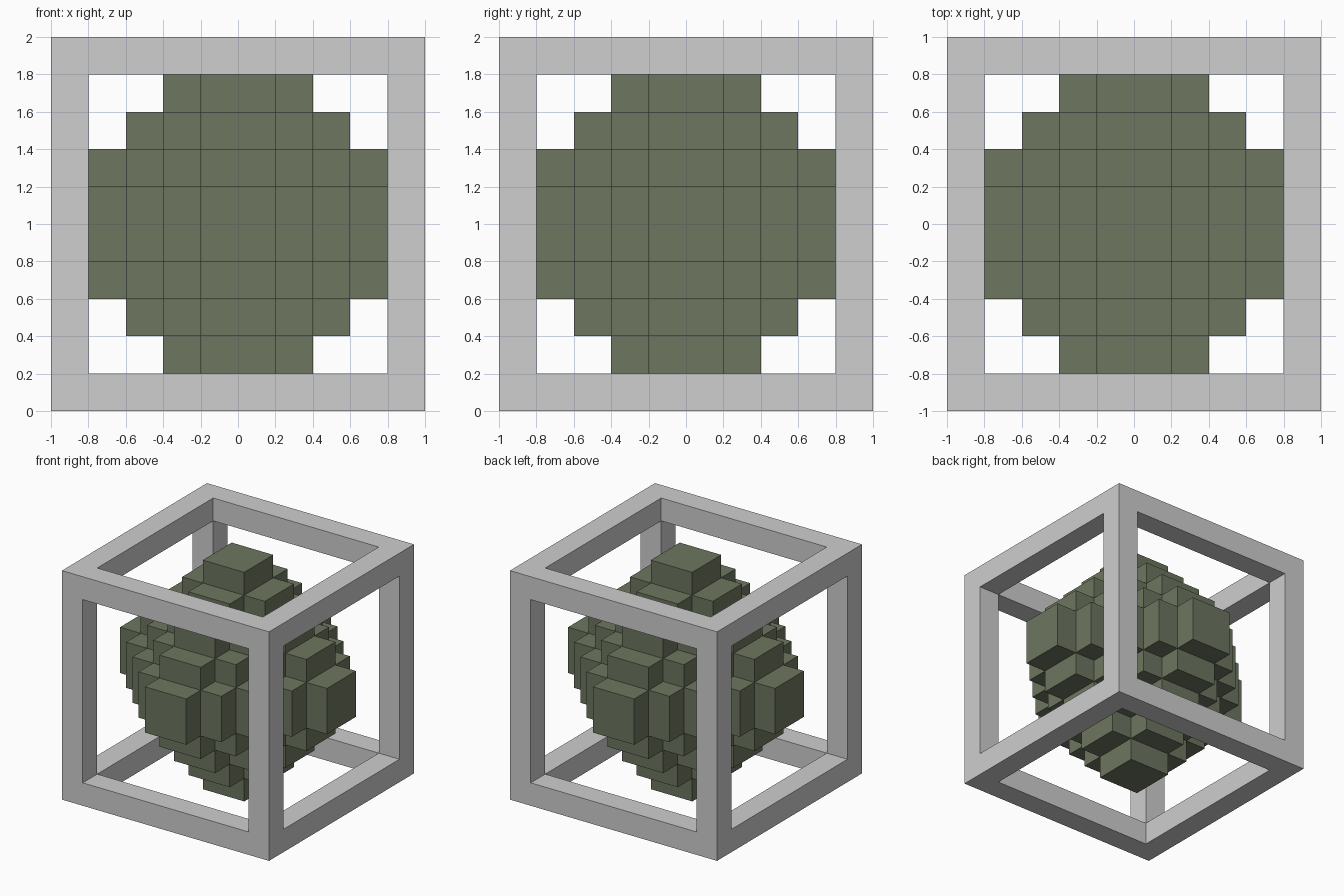
import bpy
import bmesh
from itertools import product
from mathutils import Vector

if "Cube" in bpy.data.objects:
    bpy.data.objects.remove(bpy.data.objects["Cube"], do_unlink=True)


def make_material(name, rgb):
    mat = bpy.data.materials.new(name)
    mat.use_nodes = True
    mat.diffuse_color = (*rgb, 1)
    mat.node_tree.nodes["Principled BSDF"].inputs["Base Color"].default_value = (*rgb, 1)
    return mat


def build_blocks(name, cuts, is_filled, mat):
    """Outer skin of the grid cells for which is_filled(cell) holds."""
    cells = {c for c in product(range(len(cuts) - 1), repeat=3) if is_filled(c)}
    bm = bmesh.new()
    verts = {}

    def vert(key):
        if key not in verts:
            verts[key] = bm.verts.new(Vector([cuts[i] for i in key]) + Vector((0, 0, 1)))
        return verts[key]

    for cell in cells:
        for axis, side in product(range(3), (0, 1)):
            neighbour = list(cell)
            neighbour[axis] += 2 * side - 1
            if tuple(neighbour) in cells:
                continue
            u, v = (axis + 1) % 3, (axis + 2) % 3
            corners = []
            for du, dv in ((0, 0), (1, 0), (1, 1), (0, 1)):
                key = list(cell)
                key[axis] += side
                key[u] += du
                key[v] += dv
                corners.append(vert(tuple(key)))
            bm.faces.new(corners if side else corners[::-1])

    mesh = bpy.data.meshes.new(name)
    bm.to_mesh(mesh)
    bm.free()
    mesh.materials.append(mat)
    obj = bpy.data.objects.new(name, mesh)
    bpy.context.collection.objects.link(obj)
    return obj


grey = make_material("light_grey", (0.62, 0.62, 0.62))
olive = make_material("olive_green", (0.153, 0.181, 0.114))

# Open cube frame: cells lying on an edge of the cube
build_blocks("cube_frame", [-1, -0.8, 0.8, 1],
             lambda c: sum(i != 1 for i in c) >= 2, grey)

# Stepped octahedron of small blocks, its tips flush with the frame
STEPS = 5
build_blocks("stepped_core", [i / STEPS for i in range(-STEPS, STEPS + 1)],
             lambda c: sum(abs(i - STEPS + 0.5) for i in c) < STEPS + 1, olive)
